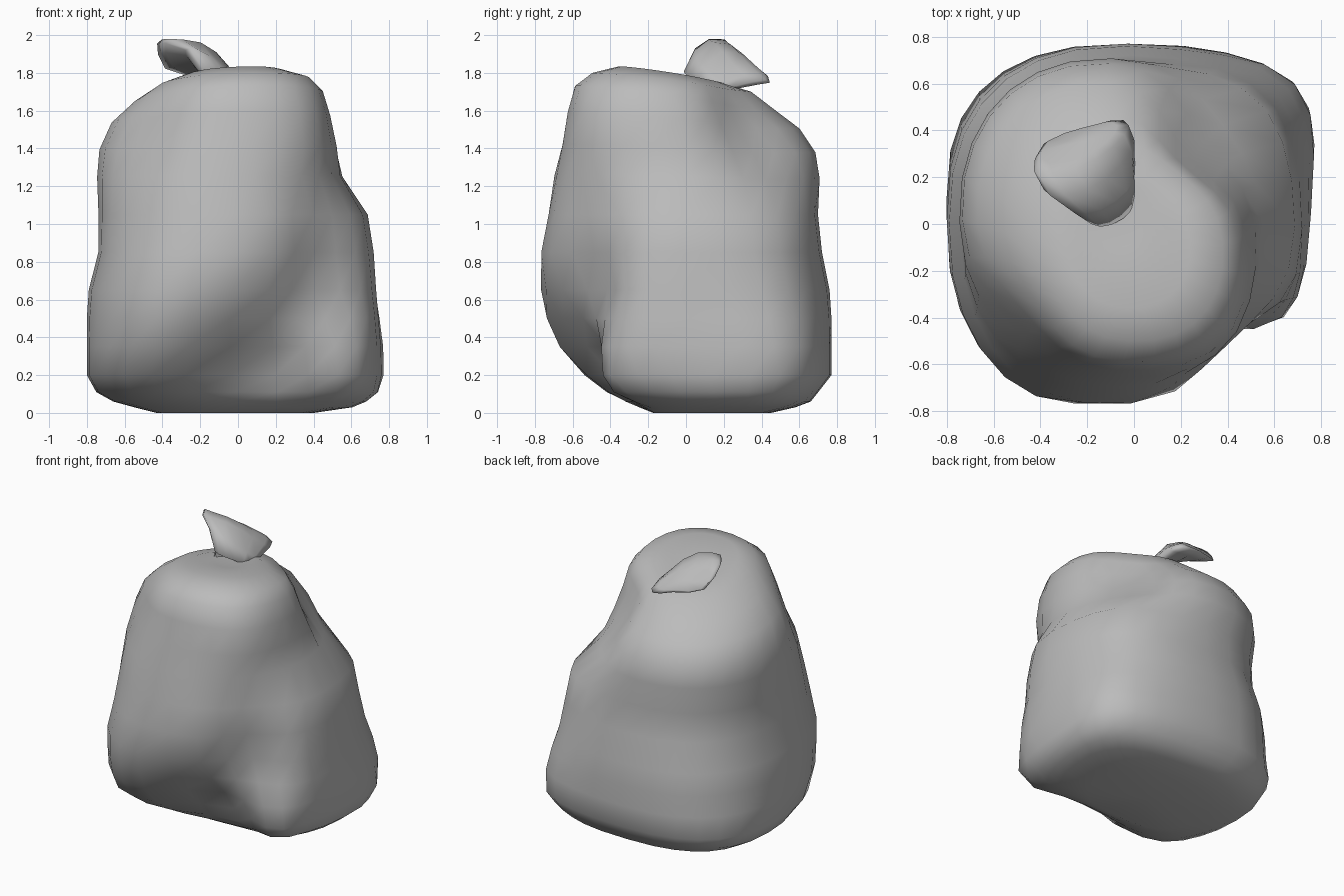
import bpy, bmesh, math
from mathutils import Vector

if "Cube" in bpy.data.objects:
    bpy.data.objects.remove(bpy.data.objects["Cube"], do_unlink=True)

SEGMENTS = 28

# Single grey material
grey = bpy.data.materials.new("plain_grey")
grey.use_nodes = True
colour = (0.5, 0.5, 0.5, 1)
grey.diffuse_color = colour
grey.node_tree.nodes["Principled BSDF"].inputs["Base Color"].default_value = colour


def soft_power(value, squareness):
    """Signed power used to square off an ellipse."""
    return math.copysign(abs(value) ** (2 / squareness), value)


def sack_ring(z, left, right, front, back, tilt):
    """Rounded-square cross-section, rounder higher up, tilted to the back."""
    cx, cy = (left + right) / 2, (front + back) / 2
    squareness = 2.55 - z / 5
    ring = []
    for i in range(SEGMENTS):
        angle = math.tau * i / SEGMENTS
        x = cx + (right - left) / 2 * soft_power(math.cos(angle), squareness)
        y = cy + (back - front) / 2 * soft_power(math.sin(angle), squareness)
        ring.append(Vector((x, y, z + tilt * (y - cy) - tilt * (x - cx) / 3)))
    return ring


def tie_ring(centre, wide, thin):
    """Elliptical cross-section spanned by two axis vectors."""
    centre, wide, thin = Vector(centre), Vector(wide), Vector(thin)
    ring = []
    for i in range(SEGMENTS // 2):
        angle = math.tau * i / (SEGMENTS // 2)
        ring.append(centre + wide * math.cos(angle) + thin * math.sin(angle))
    return ring


def push(rings, centre, offset, radius):
    """Soft dent or bulge with a smooth falloff."""
    centre, offset = Vector(centre), Vector(offset)
    for ring in rings:
        for point in ring:
            distance = (point - centre).length / radius
            point += offset * math.exp(-distance * distance)


def loft(name, rings):
    """Skin a stack of rings, close both ends and shade smooth."""
    bm = bmesh.new()
    loops = [[bm.verts.new(p) for p in ring] for ring in rings]
    for low, high in zip(loops, loops[1:]):
        for i in range(len(low)):
            j = (i + 1) % len(low)
            bm.faces.new((low[i], low[j], high[j], high[i]))
    for loop in (loops[0], loops[-1]):
        middle = sum((v.co for v in loop), Vector()) / len(loop)
        hub = bm.verts.new(middle)
        for i in range(len(loop)):
            bm.faces.new((loop[i], loop[(i + 1) % len(loop)], hub))
    bmesh.ops.recalc_face_normals(bm, faces=bm.faces)
    for face in bm.faces:
        face.smooth = True
    mesh = bpy.data.meshes.new(name)
    bm.to_mesh(mesh)
    bm.free()
    mesh.materials.append(grey)
    obj = bpy.data.objects.new(name, mesh)
    bpy.context.collection.objects.link(obj)
    return obj


# Sack body: height, left, right, front, back, tilt
body = [sack_ring(*row) for row in (
    (0.0, -.43, .4, -.18, .45, 0),
    (.03, -.55, .6, -.26, .58, 0),
    (.06, -.66, .67, -.33, .66, 0),
    (.11, -.75, .73, -.42, .7, 0),
    (.2, -.8, .75, -.54, .77, 0),
    (.35, -.8, .75, -.68, .77, 0),
    (.5, -.8, .74, -.73, .77, 0),
    (.65, -.79, .73, -.76, .76, 0),
    (.85, -.74, .72, -.77, .72, 0),
    (1.05, -.74, .69, -.73, .7, 0),
    (1.25, -.75, .56, -.7, .71, -.01),
    (1.4, -.74, .53, -.66, .69, -.03),
    (1.55, -.68, .49, -.63, .61, -.07),
    (1.67, -.56, .45, -.59, .48, -.11),
    (1.75, -.43, .38, -.5, .36, -.11),
    (1.79, -.3, .24, -.36, .2, -.15),
    (1.76, -.18, .04, -.1, .16, -.1),
)]

# Folds in the fabric: front hollow, crease over the foot, foot bulge
push(body, (.15, -.62, .28), (-.02, .27, 0), .28)
push(body, (.42, -.55, .68), (-.08, .2, 0), .24)
push(body, (.6, -.52, .42), (.03, .05, 0), .22)
push(body, (.58, -.32, .13), (.03, -.1, 0), .16)
push(body, (.55, -.58, 1.05), (-.06, .07, 0), .33)
# Full front-left belly, trimmed upper corner, squarer upper front
push(body, (-.42, -.64, .5), (-.01, -.05, 0), .32)
push(body, (-.55, -.4, .12), (-.05, -.06, 0), .25)
push(body, (-.52, -.45, 1.5), (.08, .07, 0), .33)
push(body, (.38, -.48, 1.5), (.05, -.05, 0), .3)
# Sunken rear shoulder and bulging rear corner
push(body, (.4, .45, 1.53), (-.13, -.13, -.02), .32)
push(body, (.6, .55, 1.05), (.03, .04, 0), .25)
push(body, (.68, .55, .35), (.08, .06, 0), .32)
loft("sack_body", body)

# Gathered, flared tie at the top
tie = [tie_ring(*row) for row in (
    ((-.08, .06, 1.68), (.13, .05, 0), (-.03, .13, 0)),
    ((-.09, .09, 1.76), (.11, .02, -.03), (-.03, -.1, .04)),
    ((-.14, .15, 1.82), (.14, .04, -.07), (-.04, -.1, .08)),
    ((-.19, .25, 1.86), (.18, .06, -.07), (-.07, -.12, .1)),
    ((-.22, .32, 1.87), (.18, .06, -.07), (-.08, -.11, .1)),
    ((-.22, .34, 1.87), (.14, .05, -.05), (-.05, -.08, .07)),
)]
push(tie, (-.36, .33, 1.87), (-.04, .03, -.07), .15)
push(tie, (-.2, .2, 1.94), (.03, 0, .03), .12)
loft("sack_tie", tie)
